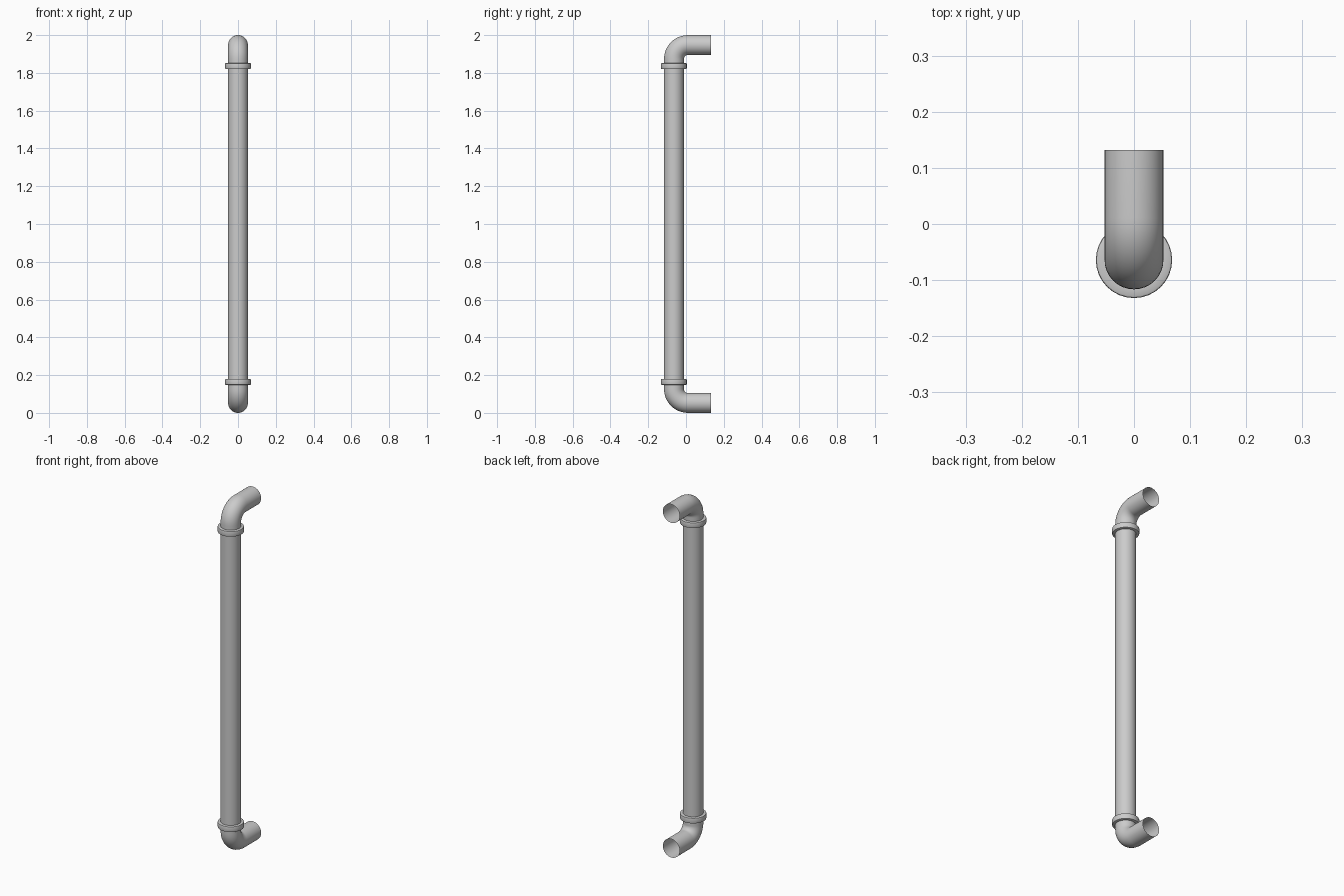
import bpy, bmesh, math
from mathutils import Vector

if "Cube" in bpy.data.objects:
    bpy.data.objects.remove(bpy.data.objects["Cube"])

R = 0.0525        # pipe radius
Y = -0.064        # pipe axis
BEND = 0.075      # elbow centreline radius
END = 0.132       # open end of the elbows
JOINT = 1.836     # height of the upper collar's middle
SIDES = 32


def skin(name, rings, closed=False):
    """Bridge successive rings of points into a smooth open tube."""
    bm = bmesh.new()
    loops = [[bm.verts.new(p) for p in ring] for ring in rings]
    pairs = list(zip(loops, loops[1:]))
    if closed:
        pairs.append((loops[-1], loops[0]))
    for a, b in pairs:
        for i in range(SIDES):
            j = (i + 1) % SIDES
            bm.faces.new((a[i], a[j], b[j], b[i]))
    bmesh.ops.recalc_face_normals(bm, faces=bm.faces)
    me = bpy.data.meshes.new(name)
    bm.to_mesh(me)
    bm.free()
    ob = bpy.data.objects.new(name, me)
    bpy.context.collection.objects.link(ob)
    bpy.ops.object.select_all(action='DESELECT')
    ob.select_set(True)
    bpy.context.view_layer.objects.active = ob
    bpy.ops.object.shade_smooth_by_angle(angle=math.radians(35))
    return ob


def ring(y, z, radius, tilt=0.0):
    """Circle in the pipe's cross-section; tilt turns its axis from +z to +y."""
    v = Vector((0, -math.cos(tilt), math.sin(tilt)))
    pts = []
    for i in range(SIDES):
        a = 2 * math.pi * i / SIDES
        pts.append(Vector((radius * math.cos(a), y, z)) + v * radius * math.sin(a))
    return pts


# Long vertical pipe between the collars
skin("vertical_pipe", [ring(Y, 2 - JOINT, R), ring(Y, JOINT, R)])

# Collar cross-section: radius and height offset
profile = [(R - 0.001, -0.016), (0.064, -0.016), (0.067, -0.0145), (0.068, -0.011),
           (0.068, 0.011), (0.067, 0.0145), (0.064, 0.016), (R - 0.001, 0.016)]

for label, flip in (("upper", False), ("lower", True)):
    def height(z):
        return 2 - z if flip else z
    s = -1 if flip else 1

    # Elbow: short riser, quarter bend, straight open outlet toward the back
    cy, cz = Y + BEND, 2 - R - BEND
    rings = [ring(Y, height(JOINT), R)]
    for k in range(13):
        t = math.pi / 2 * k / 12
        rings.append(ring(cy - BEND * math.cos(t), height(cz + BEND * math.sin(t)), R, s * t))
    rings.append(ring(END, height(2 - R), R, s * math.pi / 2))
    skin(label + "_elbow", rings)

    # Collar around the joint
    skin(label + "_collar", [ring(Y, height(JOINT + dz), r) for r, dz in profile], closed=True)
